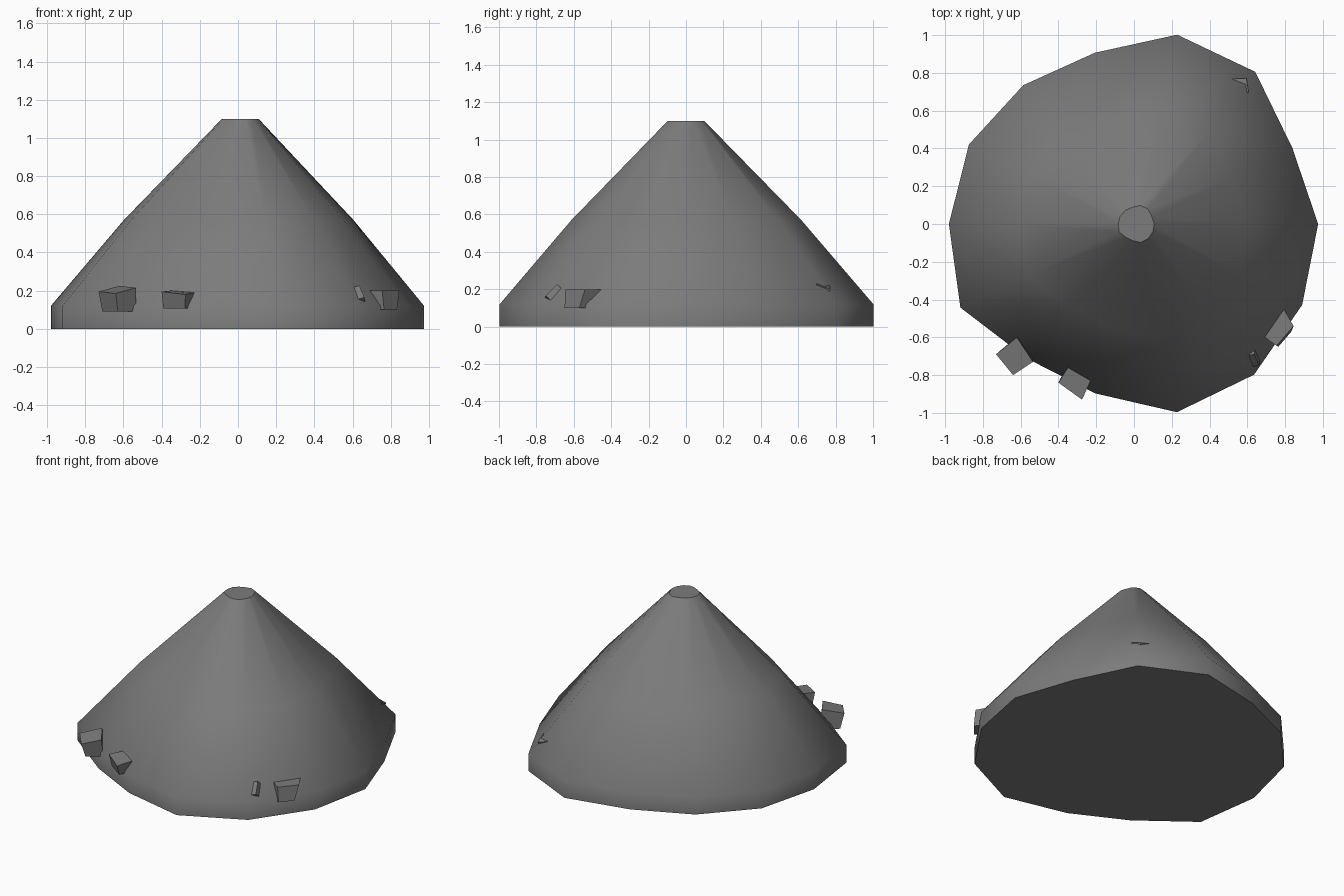
import bpy
import bmesh
import math
from mathutils import Vector

default = bpy.data.objects.get("Cube")
if default:
    bpy.data.objects.remove(default, do_unlink=True)

# One stone colour
GREY = (0.2, 0.2, 0.2, 1.0)
stone = bpy.data.materials.new("stone grey")
stone.diffuse_color = GREY
stone.use_nodes = True
stone.node_tree.nodes["Principled BSDF"].inputs["Base Color"].default_value = GREY


def finish(bm, name):
    bmesh.ops.recalc_face_normals(bm, faces=bm.faces)
    mesh = bpy.data.meshes.new(name)
    bm.to_mesh(mesh)
    bm.free()
    mesh.materials.append(stone)
    obj = bpy.data.objects.new(name, mesh)
    bpy.context.collection.objects.link(obj)
    return obj


def loft(bm, rings):
    """Skin a list of point rings and close both ends."""
    loops = [[bm.verts.new(p) for p in ring] for ring in rings]
    n = len(loops[0])
    sides = [bm.faces.new((a[i], a[(i + 1) % n], b[(i + 1) % n], b[i]))
             for a, b in zip(loops, loops[1:]) for i in range(n)]
    caps = [bm.faces.new(loops[0]), bm.faces.new(loops[-1])]
    return sides, caps


# Mountain: uneven outline, swept upward and inward to a flat summit
RADII = [0.975, 0.93, 1.03, 1.028, 0.93, 0.94, 0.97,
         0.98, 1.02, 0.91, 0.92, 1.022, 1.02, 0.988]
LEVELS = [(0.0, 1.0, 0.0), (0.12, 1.0, 0.0), (0.57, 0.615, 0.005), (1.1, 0.098, 0.012)]
rings = []
for z, scale, shift in LEVELS:
    ring = []
    for i, r in enumerate(RADII):
        a = math.tau * i / len(RADII)
        ring.append((r * scale * math.cos(a) + shift, r * scale * math.sin(a), z))
    rings.append(ring)

bm = bmesh.new()
sides, caps = loft(bm, rings)
for face in sides:
    face.smooth = True
for cap in caps:
    for edge in cap.edges:
        edge.smooth = False
finish(bm, "mountain")


# Boulders: tapered blocks resting in the foot of the slope
def boulder(name, top, base_z, taper, shift):
    top = [Vector(p) for p in top]
    mid = sum(top, Vector()) / len(top)
    base = []
    for p in top:
        q = mid + (p - mid) * taper + Vector(shift + (0,))
        base.append((q.x, q.y, base_z))
    bm = bmesh.new()
    loft(bm, [base, top])
    finish(bm, name)


boulder("large_boulder",
        [(-0.73, -0.69, 0.195), (-0.62, -0.60, 0.225), (-0.535, -0.73, 0.215), (-0.64, -0.80, 0.185)],
        0.09, 0.9, (0.01, 0.02))
boulder("front_boulder",
        [(-0.40, -0.84, 0.195), (-0.35, -0.76, 0.2), (-0.23, -0.83, 0.19), (-0.275, -0.93, 0.18)],
        0.107, 0.9, (0.0, 0.02))
boulder("left_boulder",
        [(0.65, -0.57, 0.2), (0.77, -0.41, 0.2), (0.845, -0.54, 0.2), (0.755, -0.645, 0.2)],
        0.1, 0.75, (0.01, -0.03))


# Buried stones: only one corner of each block pokes out of the slope
def buried_stone(name, tip, size):
    tip = Vector(tip)
    outward = Vector((tip.x, tip.y, 0.15)).normalized()
    turn = Vector((1, 1, 1)).rotation_difference(outward)
    bm = bmesh.new()
    bmesh.ops.create_cube(bm, size=size)
    centre = tip - outward * size * math.sqrt(3) / 2
    for v in bm.verts:
        v.co = turn @ v.co + centre
    finish(bm, name)


buried_stone("left_buried_stone", (0.662, -0.75, 0.165), 0.09)
buried_stone("back_buried_stone", (0.595, 0.772, 0.2), 0.08)
